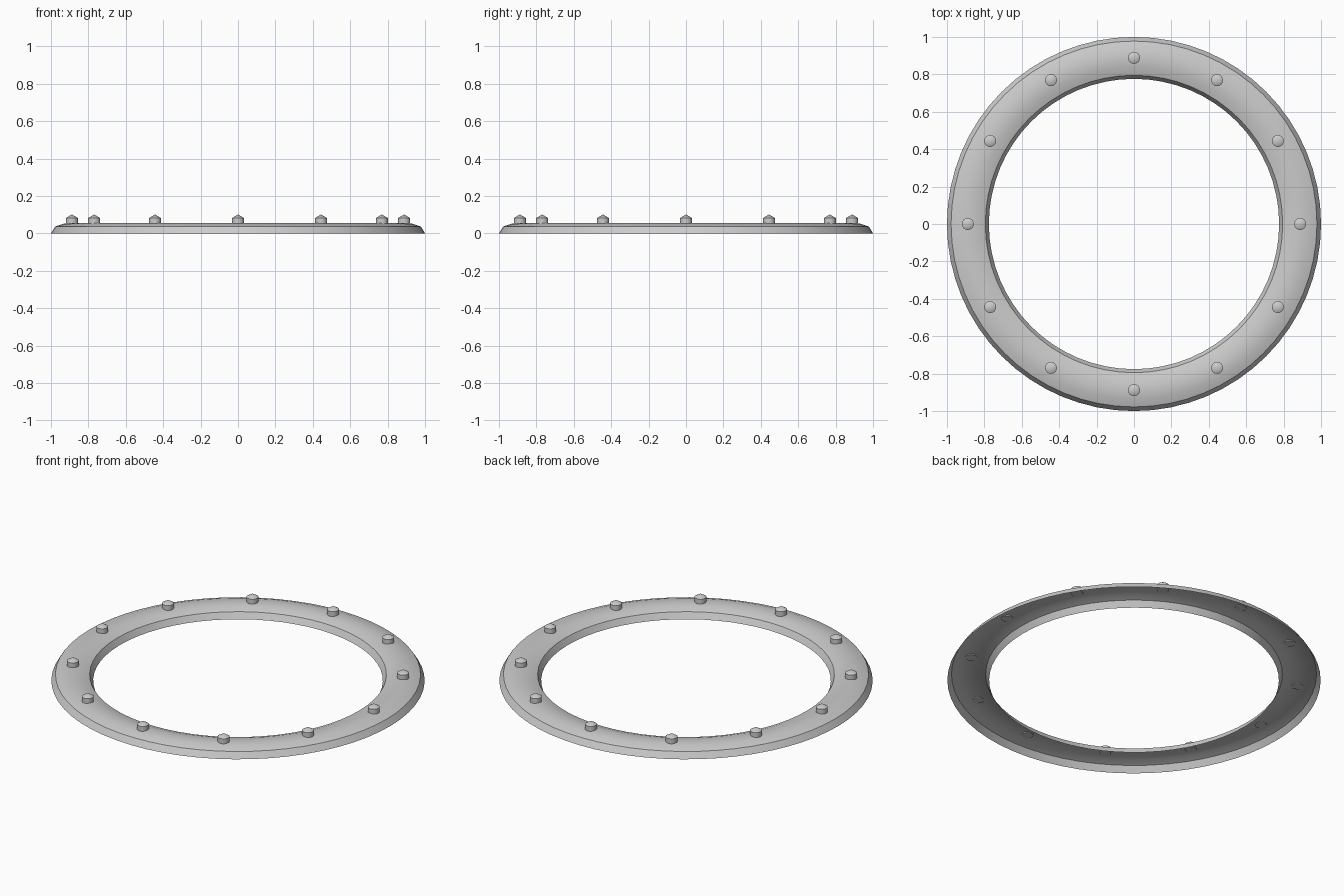
import bpy, math
from mathutils import Matrix

cube = bpy.data.objects.get("Cube")
if cube:
    bpy.data.objects.remove(cube, do_unlink=True)

steel = bpy.data.materials.new("plain grey metal")
steel.use_nodes = True
grey = (0.6, 0.6, 0.6, 1)
steel.diffuse_color = grey
steel.node_tree.nodes["Principled BSDF"].inputs["Base Color"].default_value = grey


def lathe(name, profile, sides):
    """Revolve an open (radius, height) profile around z."""
    verts, faces, rows = [], [], []
    for r, z in profile:
        n = 1 if r == 0 else sides
        rows.append([len(verts) + i % n for i in range(sides)])
        for i in range(n):
            a = math.tau * i / sides
            verts.append((r * math.cos(a), r * math.sin(a), z))
    for low, high in zip(rows, rows[1:]):
        for i in range(sides):
            j = (i + 1) % sides
            quad = [low[i], low[j], high[j], high[i]]
            faces.append(list(dict.fromkeys(quad)))
    mesh = bpy.data.meshes.new(name)
    mesh.from_pydata(verts, [], faces)
    mesh.materials.append(steel)
    obj = bpy.data.objects.new(name, mesh)
    bpy.context.collection.objects.link(obj)
    bpy.ops.object.select_all(action="DESELECT")
    obj.select_set(True)
    bpy.context.view_layer.objects.active = obj
    bpy.ops.object.shade_smooth_by_angle(angle=math.radians(30))
    return obj


# Ring: thin shell, open underneath, with sloped rims and a gently domed top
lathe("flange_ring", [(1, 0), (0.978, 0.036), (0.935, 0.051), (0.887, 0.056),
                      (0.838, 0.051), (0.795, 0.036), (0.776, 0)], 64)

# Rivets: short cylinders with conical caps, evenly spaced round the ring
rivet = lathe("rivet_1", [(0, 0.05), (0.032, 0.05), (0.032, 0.082), (0, 0.101)], 16)
for i in range(12):
    obj = rivet if i == 0 else rivet.copy()
    obj.name = f"rivet_{i + 1}"
    if i:
        bpy.context.collection.objects.link(obj)
    obj.matrix_world = (Matrix.Rotation(math.tau * i / 12, 4, "Z")
                        @ Matrix.Translation((0.888, 0, 0)))
